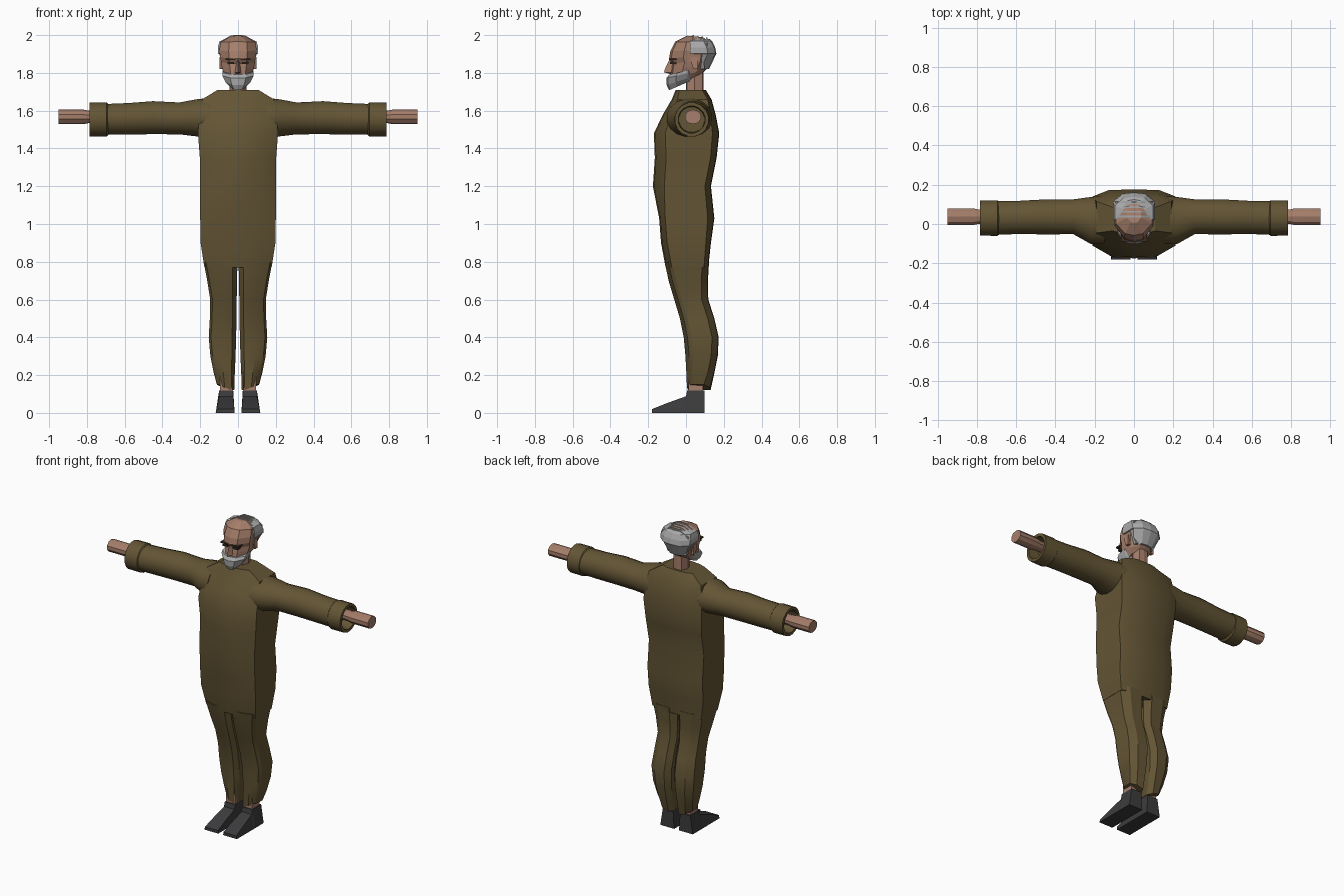
import bpy, bmesh
from math import cos, sin, pi, radians
from mathutils import Vector


def material(name, r, g, b):
    m = bpy.data.materials.new(name)
    m.diffuse_color = (r, g, b, 1)
    return m


CLOTH = material("brown_cloth", 0.125, 0.09, 0.035)
SKIN = material("skin", 0.38, 0.21, 0.145)
HAIR = material("grey_hair", 0.4, 0.4, 0.4)
SHOE = material("dark_leather", 0.045, 0.045, 0.048)
DARK = material("dark_brown", 0.05, 0.03, 0.02)


def loft(name, rings, mat, smooth=False, side=1):
    """Skin a list of equal-length closed rings and cap both ends."""
    bm = bmesh.new()
    loops = [[bm.verts.new((p[0] * side, p[1], p[2])) for p in r] for r in rings]
    n = len(loops[0])
    for a, b in zip(loops, loops[1:]):
        for i in range(n):
            j = (i + 1) % n
            bm.faces.new((a[i], a[j], b[j], b[i]))
    bm.faces.new(loops[0])
    bm.faces.new(loops[-1])
    bmesh.ops.recalc_face_normals(bm, faces=bm.faces)
    me = bpy.data.meshes.new(name)
    bm.to_mesh(me)
    bm.free()
    ob = bpy.data.objects.new(name, me)
    bpy.context.collection.objects.link(ob)
    me.materials.append(mat)
    if smooth:
        bpy.ops.object.select_all(action='DESELECT')
        bpy.context.view_layer.objects.active = ob
        ob.select_set(True)
        bpy.ops.object.shade_smooth_by_angle(angle=radians(30))
    return ob


def mirror_ring(half):
    """Complete a half outline whose first and last points lie on x = 0."""
    return half + [(-x, y, z) for x, y, z in half[-2:0:-1]]


def rect(x0, x1, y0, y1, z0, z1=None):
    """Four-sided ring, z0 at the front edge and z1 at the back edge."""
    z1 = z0 if z1 is None else z1
    return [(x0, y0, z0), (x1, y0, z0), (x1, y1, z1), (x0, y1, z1)]


def tube_ring(x, cy, cz, ry, rz, n):
    return [(x, cy + ry * cos(2 * pi * (i + .5) / n), cz + rz * sin(2 * pi * (i + .5) / n))
            for i in range(n)]


# Robe body: z, half width, front y, front corner y, back corner y, back y
body = [(0.77, .178, -.108, -.075, .095, .118), (0.90, .198, -.132, -.10, .105, .132),
        (1.03, .200, -.142, -.11, .115, .150), (1.20, .200, -.175, -.115, .10, .132),
        (1.35, .202, -.165, -.105, .13, .162), (1.48, .212, -.170, -.11, .14, .176),
        (1.58, .205, -.122, -.08, .13, .157), (1.66, .190, -.075, -.045, .115, .135),
        (1.71, .108, -.055, -.035, .085, .105)]
loft("robe_body", [mirror_ring([(0, f, z), (w * .55, f + .006, z), (w, fc, z),
                                (w, bc, z), (w * .6, b - .003, z), (0, b, z)])
                   for z, w, f, fc, bc, b in body], CLOTH, True)

# Lower body, sleeve and hand profiles
leg = [(.135, .020, .112, .005, .130), (.21, .017, .128, .002, .150),
       (.30, .013, .146, -.003, .168), (.40, .010, .155, -.012, .173),
       (.50, .008, .149, -.032, .150), (.60, .007, .147, -.062, .118),
       (.70, .005, .163, -.092, .116), (.80, .003, .182, -.113, .122)]
sleeve = [(.15, .020, 1.56, .125, .110), (.22, .018, 1.562, .122, .100),
          (.31, .037, 1.559, .090, .086), (.45, .036, 1.563, .091, .089),
          (.58, .034, 1.557, .086, .085), (.70, .031, 1.555, .088, .082)]
cuff = [(.685, .080), (.695, .092), (.785, .091), (.785, .072), (.71, .068)]
hand = [(.70, .036), (.79, .038), (.82, .045), (.95, .045)]

for s, tag in ((1, "left"), (-1, "right")):
    # Trouser leg with a slanted hem
    rings = []
    for k, (z, a, b, f, k2) in enumerate(leg):
        d = b - a
        dz = .015 if k == 0 else 0
        rings.append([(a + d * .15, f + .006, z - dz), (a + d * .55, f, z), (b - .012, f + .02, z + dz),
                      (b, f + .04, z + dz), (b, k2 - .035, z + dz), (b - d * .3, k2 - .003, z),
                      (a + d * .2, k2, z - dz), (a, k2 - .035, z - dz), (a, f + .035, z - dz)])
    loft(tag + "_trouser_leg", rings, CLOTH, True, s)

    # Sleeve, open cuff and hand
    loft(tag + "_sleeve", [tube_ring(*r, 16) for r in sleeve], CLOTH, True, s)
    loft(tag + "_cuff", [tube_ring(x, .030, 1.553, r, r, 16) for x, r in cuff], CLOTH, True, s)
    loft(tag + "_hand", [tube_ring(x, .037, 1.567, r, r * .86, 10) for x, r in hand], SKIN, True, s)

    # Ankle and shoe
    loft(tag + "_ankle", [rect(.028, .095, .012, .09, z) for z in (.08, .22)], SKIN, False, s)
    loft(tag + "_shoe", [rect(.018, .118, y, y, 0)[:2] + [(.118 - t, y, h), (.018 + t * .4, y, h)]
                         for y, h, t in ((-.18, .02, .004), (-.10, .052, .010), (0, .088, .018),
                                         (.006, .118, .018), (.098, .118, .018))], SHOE, False, s)

    # Eye, eyebrow and ear
    loft(tag + "_eye", [rect(.022, .055, -.084, -.05, z) for z in (1.848, 1.858)], DARK, False, s)
    loft(tag + "_eyebrow", [rect(.014, .066, -.090, -.05, z) for z in (1.868, 1.876)], DARK, False, s)
    loft(tag + "_ear", [rect(.08, .098, .03 - t, .062, z) for z, t in ((1.82, -.01), (1.86, .005), (1.885, 0))],
         SKIN, False, s)


def head_ring(zf, zb, w, yf, yb):
    """Faceted ten-sided head section whose height runs from front to back."""
    d = yb - yf
    half = [(0, 0), (.5, .05), (1, .32), (1, .72), (.55, .97), (0, 1)]
    return mirror_ring([(w * u, yf + d * v, zf + (zb - zf) * v) for u, v in half])


# Neck and head
loft("neck", [mirror_ring([(0, .0, z), (.03, .005, z), (.045, .045, z), (.03, .088, z), (0, .092, z)])
              for z in (1.66, 1.85)], SKIN)
loft("head", [head_ring(*r) for r in
              [(1.725, 1.80, .050, -.075, .09), (1.765, 1.82, .072, -.085, .11),
               (1.82, 1.84, .084, -.078, .12), (1.85, 1.87, .090, -.074, .135),
               (1.875, 1.90, .094, -.090, .147), (1.915, 1.925, .099, -.083, .148),
               (1.965, 1.96, .092, -.058, .132), (1.997, 1.988, .035, .005, .09)]], SKIN)

# Nose
loft("nose", [[(-w, -.06, z), (0, y, z), (w, -.06, z)] for z, y, w in
              ((1.795, -.085, .016), (1.803, -.116, .024), (1.82, -.112, .019), (1.87, -.088, .011))], SKIN)

# Beard follows the jaw and climbs towards the ears
loft("beard", [head_ring(*r) for r in
               [(1.708, 1.765, .042, -.090, .04), (1.735, 1.785, .066, -.102, .05),
                (1.772, 1.81, .083, -.104, .055), (1.792, 1.82, .082, -.088, .05)]], HAIR)

# Hair wraps the sides and back: z, half width, front y, back y
loft("back_hair", [mirror_ring([(0, f, z), (w, f, z), (w, b - .045, z), (w * .55, b - .006, z), (0, b, z)])
                   for z, w, f, b in ((1.82, .066, .10, .122), (1.90, .100, .085, .160),
                                      (1.902, .106, .022, .161), (1.935, .107, .020, .154),
                                      (1.968, .098, .022, .138), (1.980, .060, .06, .125))], HAIR)

# Thin strands combed across the bald crown
for i, y in enumerate((.034, .058, .082, .106)):
    drop = .004 * i
    loft("hair_strand_%d" % (i + 1),
         [[(x, y, z - drop), (x, y + .009, z - drop), (x, y + .009, z - .012 - drop), (x, y, z - .012 - drop)]
          for x, z in ((-.097, 1.965), (-.036, 1.999), (0, 2.0), (.036, 1.999), (.097, 1.965))], HAIR)
